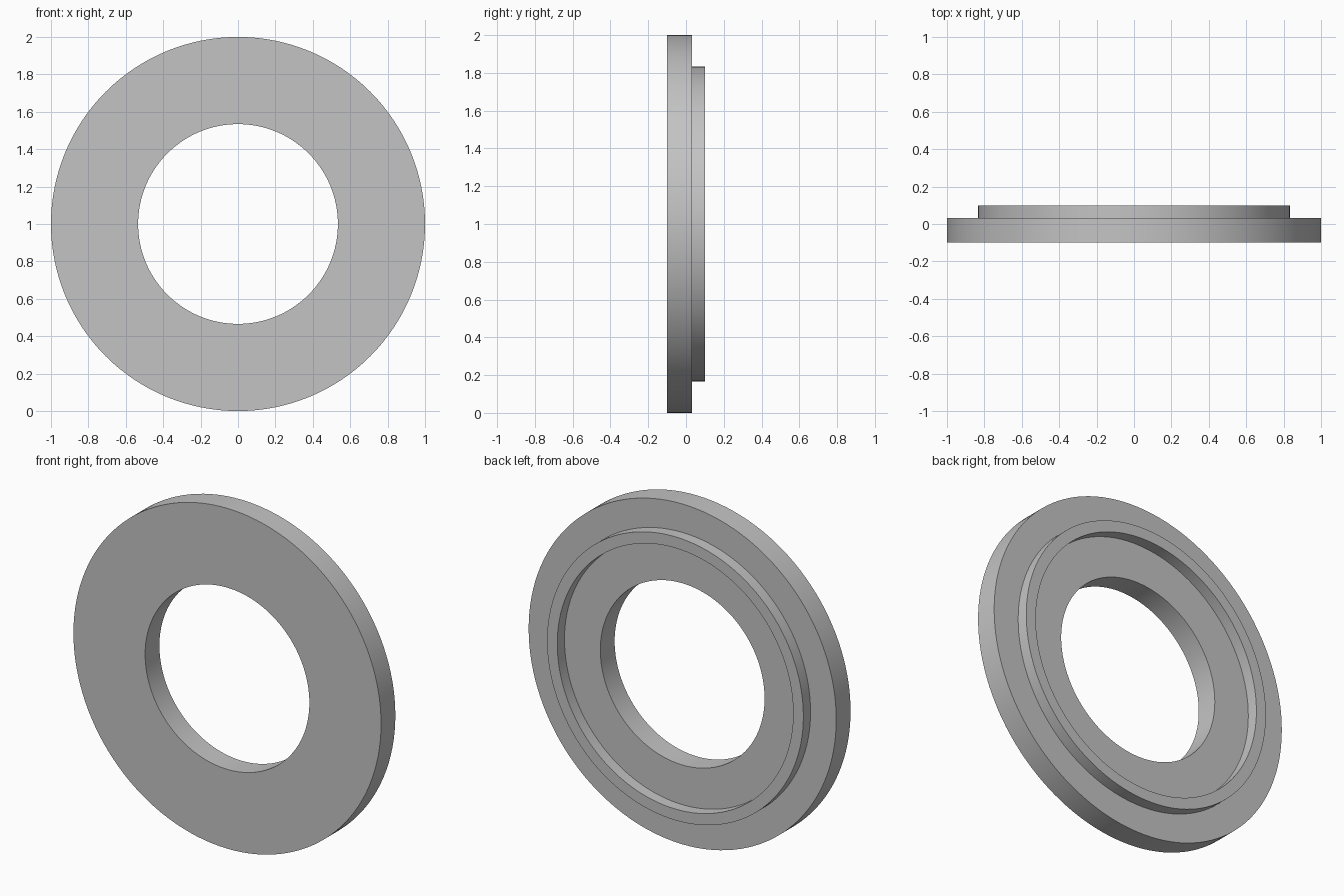
import bpy, bmesh, math
from mathutils import Matrix

cube = bpy.data.objects.get("Cube")
if cube:
    bpy.data.objects.remove(cube, do_unlink=True)

# Plain grey finish
grey = bpy.data.materials.new("plain_grey")
grey.use_nodes = True
colour = (0.55, 0.55, 0.55, 1.0)
grey.diffuse_color = colour
grey.node_tree.nodes["Principled BSDF"].inputs["Base Color"].default_value = colour

FRONT, STEP, BACK = -0.1, 0.033, 0.1
RIM, RIDGE_OUT, RIDGE_IN, BORE = 1.0, 0.833, 0.767, 0.534
SEGMENTS = 128

# Closed cross-section as (radius, depth): flange, raised ridge, bore
profile = [
    (BORE, FRONT), (RIM, FRONT), (RIM, STEP),
    (RIDGE_OUT, STEP), (RIDGE_OUT, BACK),
    (RIDGE_IN, BACK), (RIDGE_IN, STEP), (BORE, STEP),
]

# Sweep the section around the depth axis
bm = bmesh.new()
verts = [bm.verts.new((r, y, 0)) for r, y in profile]
edges = [bm.edges.new((v, verts[(i + 1) % len(verts)])) for i, v in enumerate(verts)]
bmesh.ops.spin(bm, geom=verts + edges, cent=(0, 0, 0), axis=(0, 1, 0),
               angle=math.tau, steps=SEGMENTS, use_duplicate=False)
bmesh.ops.remove_doubles(bm, verts=bm.verts, dist=0.0005)
bmesh.ops.recalc_face_normals(bm, faces=bm.faces)
bmesh.ops.transform(bm, matrix=Matrix.Translation((0, 0, 1)), verts=bm.verts)

mesh = bpy.data.meshes.new("stepped_ring")
bm.to_mesh(mesh)
bm.free()
mesh.materials.append(grey)
ring = bpy.data.objects.new("stepped_ring", mesh)
bpy.context.collection.objects.link(ring)

# Smooth round walls with crisp corners
bpy.context.view_layer.objects.active = ring
ring.select_set(True)
bpy.ops.object.shade_smooth_by_angle(angle=math.radians(30))
